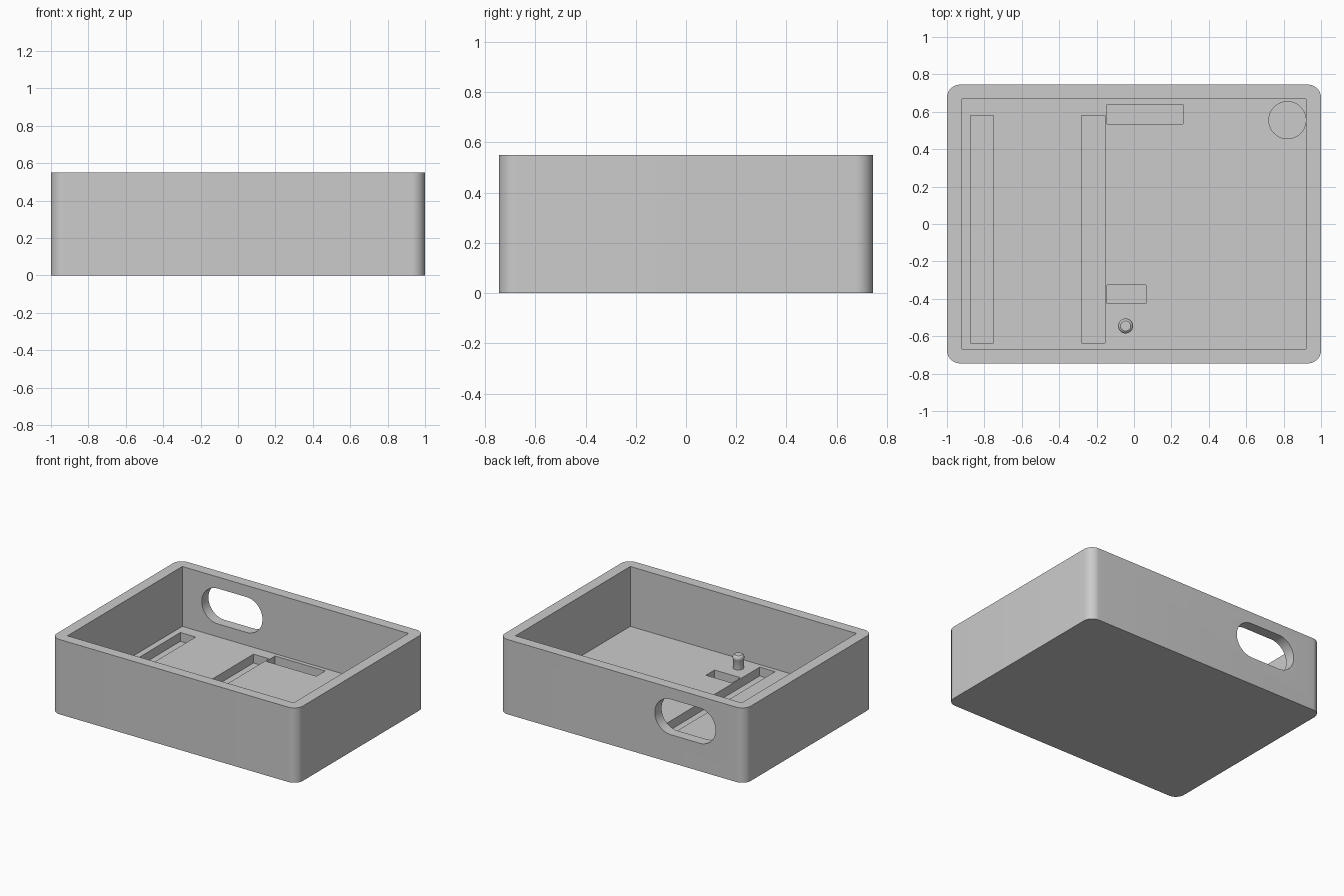
import bpy, bmesh, math
from mathutils import Matrix, Vector

cube = bpy.data.objects.get("Cube")
if cube:
    bpy.data.objects.remove(cube, do_unlink=True)

HEIGHT, FLOOR, POCKET_BOTTOM = 0.55, 0.11, 0.045

grey = bpy.data.materials.new("plain grey")
grey.use_nodes = True
grey.diffuse_color = (0.6, 0.6, 0.6, 1)
grey.node_tree.nodes["Principled BSDF"].inputs["Base Color"].default_value = grey.diffuse_color


def rounded_rect(hx, hy, r, steps=12):
    """Outline of a rectangle with rounded corners, counter-clockwise."""
    points = []
    for i, (sx, sy) in enumerate([(1, 1), (-1, 1), (-1, -1), (1, -1)]):
        for k in range(steps + 1):
            a = (i + k / steps) * math.pi / 2
            points.append((sx * (hx - r) + r * math.cos(a), sy * (hy - r) + r * math.sin(a)))
    return points


def add_object(name, bm):
    bmesh.ops.remove_doubles(bm, verts=bm.verts, dist=1e-5)
    bmesh.ops.recalc_face_normals(bm, faces=bm.faces)
    mesh = bpy.data.meshes.new(name)
    bm.to_mesh(mesh)
    bm.free()
    mesh.materials.append(grey)
    obj = bpy.data.objects.new(name, mesh)
    bpy.context.collection.objects.link(obj)
    return obj


def prism(name, outline, z0, z1, matrix=Matrix()):
    """Extrude a flat outline from z0 to z1, then place it."""
    bm = bmesh.new()
    base = bm.faces.new([bm.verts.new((x, y, z0)) for x, y in outline])
    top = bmesh.ops.extrude_face_region(bm, geom=[base])
    moved = [v for v in top["geom"] if isinstance(v, bmesh.types.BMVert)]
    bmesh.ops.translate(bm, verts=moved, vec=(0, 0, z1 - z0))
    bmesh.ops.transform(bm, matrix=matrix, verts=bm.verts)
    return add_object(name, bm)


def box(name, x0, x1, y0, y1, z0, z1):
    return prism(name, [(x0, y0), (x1, y0), (x1, y1), (x0, y1)], z0, z1)


def select_only(obj):
    bpy.ops.object.select_all(action="DESELECT")
    obj.select_set(True)
    bpy.context.view_layer.objects.active = obj


def cut(target, cutter):
    cutter.hide_render = True
    mod = target.modifiers.new("cut", "BOOLEAN")
    mod.operation, mod.solver, mod.object = "DIFFERENCE", "EXACT", cutter
    select_only(target)
    bpy.ops.object.modifier_apply(modifier=mod.name)
    bpy.data.objects.remove(cutter, do_unlink=True)


# Open tray with rounded upright corners
tray = prism("tray", rounded_rect(1.0, 0.745, 0.07), 0, HEIGHT)
cut(tray, box("cavity", -0.92, 0.92, -0.667, 0.667, FLOOR, 1))

# Pockets sunk into the floor: two long grooves and two short slots
pockets = [
    (-0.875, -0.75, -0.635, 0.58),
    (-0.28, -0.155, -0.635, 0.58),
    (-0.145, 0.263, 0.535, 0.638),
    (-0.145, 0.065, -0.425, -0.325),
]
for x0, x1, y0, y1 in pockets:
    cut(tray, box("pocket", x0, x1, y0, y1, POCKET_BOTTOM, 0.2))

# Round pocket in the back corner
cut(tray, prism("round_pocket", rounded_rect(0.099, 0.099, 0.099), POCKET_BOTTOM, 0.2,
                Matrix.Translation((0.82, 0.555, 0))))

# Oblong opening through the back wall
upright = Matrix.Translation((-0.515, 0.7, 0.335)) @ Matrix.Rotation(math.pi / 2, 4, "X")
cut(tray, prism("opening", rounded_rect(0.247, 0.13, 0.13, 16), -0.2, 0.2, upright))

# Small locating pin with a bevelled head
bm = bmesh.new()
profile = [(0, 0.10), (0.036, 0.10), (0.036, 0.175), (0.04, 0.182),
           (0.04, 0.193), (0.036, 0.203), (0.027, 0.21), (0, 0.21)]
verts = [bm.verts.new((r, 0, z)) for r, z in profile]
edges = [bm.edges.new(pair) for pair in zip(verts, verts[1:])]
bmesh.ops.spin(bm, geom=verts + edges, cent=(0, 0, 0), axis=(0, 0, 1),
               angle=2 * math.pi, steps=32)
bmesh.ops.translate(bm, verts=bm.verts, vec=Vector((-0.045, -0.545, 0)))
pin = add_object("locating_pin", bm)

for part in (tray, pin):
    select_only(part)
    bpy.ops.object.shade_smooth_by_angle(angle=math.radians(30))
